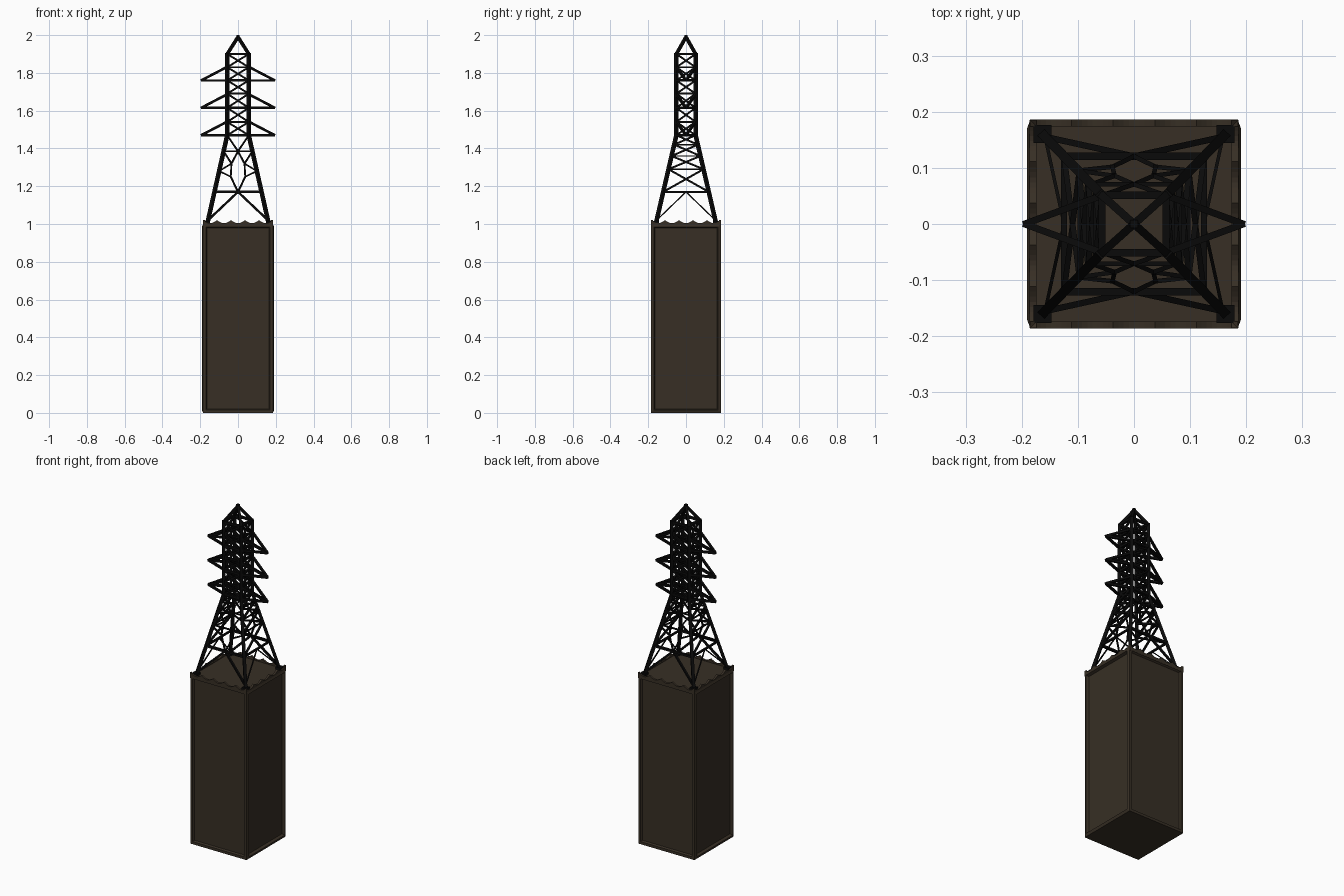
import bpy, bmesh, math
from mathutils import Vector, Matrix

cube = bpy.data.objects.get("Cube")
if cube:
    bpy.data.objects.remove(cube, do_unlink=True)


def material(name, rgb):
    m = bpy.data.materials.new(name)
    m.use_nodes = True
    m.diffuse_color = (*rgb, 1)
    bsdf = m.node_tree.nodes["Principled BSDF"]
    bsdf.inputs["Base Color"].default_value = (*rgb, 1)
    bsdf.inputs["Roughness"].default_value = 0.8
    return m


BROWN = material("dark brown", (0.038, 0.028, 0.018))
BLACK = material("black steel", (0.003, 0.003, 0.003))


def finish(bm, name, mat):
    bmesh.ops.recalc_face_normals(bm, faces=bm.faces)
    mesh = bpy.data.meshes.new(name)
    bm.to_mesh(mesh)
    bm.free()
    mesh.materials.append(mat)
    obj = bpy.data.objects.new(name, mesh)
    bpy.context.collection.objects.link(obj)


def box(bm, size, centre):
    return bmesh.ops.create_cube(bm, size=1, matrix=Matrix.Translation(centre) @ Matrix.Diagonal((*size, 1)))


def bar(bm, a, b, width):
    # Square beam between two points
    a, b = Vector(a), Vector(b)
    d = b - a
    rot = d.to_track_quat('Z', 'Y').to_matrix().to_4x4()
    m = Matrix.Translation((a + b) / 2) @ rot @ Matrix.Diagonal((width, width, d.length, 1))
    bmesh.ops.create_cube(bm, size=1, matrix=m)


# Pedestal with a recessed panel on each side
H = 0.185
bm = bmesh.new()
box(bm, (2 * H, 2 * H, 1), (0, 0, 0.5))
bm.normal_update()
for f in [f for f in bm.faces if abs(f.normal.z) < 0.5]:
    bulge = 0.006 if abs(f.normal.x) > 0.5 else 0
    bmesh.ops.inset_region(bm, faces=[f], thickness=0.022, depth=bulge)
    bmesh.ops.inset_region(bm, faces=[f], thickness=0.008, depth=-0.01 - bulge)
finish(bm, "pedestal", BROWN)

# Scalloped rim around the pedestal top
bm = bmesh.new()
STEPS, TEETH, THICK = 40, 5, 0.012
for k in range(4):
    turn = Matrix.Rotation(k * math.pi / 2, 4, 'Z')
    outline = [(-H, 0.985)]
    for i in range(STEPS + 1):
        u = i / STEPS
        outline.append((H * (2 * u - 1), 1.02 - 0.016 * abs(math.sin(math.pi * TEETH * u))))
    outline.append((H, 0.985))
    face = bm.faces.new([bm.verts.new(turn @ Vector((x, -H - 0.001, z))) for x, z in outline])
    ext = bmesh.ops.extrude_face_region(bm, geom=[face])
    moved = [v for v in ext["geom"] if isinstance(v, bmesh.types.BMVert)]
    bmesh.ops.translate(bm, verts=moved, vec=turn @ Vector((0, THICK, 0)))
finish(bm, "scalloped_rim", BROWN)

# Tower outline
FOOT, WAIST, TOP = 1.0, 1.47, 1.90


def half(z):
    # Half widths of the tower at a height
    t = max(0, (WAIST - z) / (WAIST - FOOT))
    return 0.057 + 0.106 * t, 0.051 + 0.109 * t


def on_face(side, s, z):
    # Point on a tower face; s runs from -1 to 1 across it
    hx, hy = half(z)
    return {"front": (s * hx, -hy, z), "back": (s * hx, hy, z),
            "left": (hx, s * hy, z), "right": (-hx, s * hy, z)}[side]


# Legs, feet and peak
bm = bmesh.new()
for sx in (-1, 1):
    for sy in (-1, 1):
        def corner(z):
            hx, hy = half(z)
            return sx * hx, sy * hy, z
        bar(bm, corner(FOOT), corner(WAIST), 0.017)
        bar(bm, corner(WAIST - 0.005), corner(TOP + 0.005), 0.017)
        bar(bm, corner(TOP), (0, 0, 1.99), 0.014)
        fx, fy, fz = corner(FOOT)
        box(bm, (0.032, 0.032, 0.02), (fx, fy, fz + 0.005))
box(bm, (0.014, 0.014, 0.016), (0, 0, 1.992))
finish(bm, "tower_legs", BLACK)

# Upper mast: rings and crossed braces
LEVELS = [1.47, 1.54, 1.615, 1.69, 1.76, 1.83, TOP]
SIDES = ("front", "back", "left", "right")
bm = bmesh.new()
for side in SIDES:
    for i, z in enumerate(LEVELS):
        bar(bm, on_face(side, -1, z), on_face(side, 1, z), 0.013 if i % 2 == 0 else 0.010)
    for lo, hi in zip(LEVELS, LEVELS[1:]):
        for s in (-1, 1):
            bar(bm, on_face(side, s, lo), on_face(side, -s, hi), 0.010)
finish(bm, "mast_braces", BLACK)

# Lower tower: base triangles, star braces front and back, crosses on the sides
bm = bmesh.new()
BELT = 1.17
for side in SIDES:
    wide = side in ("front", "back")
    bar(bm, on_face(side, -1, BELT), on_face(side, 1, BELT), 0.013 if wide else 0.010)
    for s in (-1, 1):
        bar(bm, on_face(side, 0, BELT), on_face(side, s, 1.02), 0.011 if wide else 0.006)
    if wide:
        bar(bm, on_face(side, -1, 1.385), on_face(side, 1, 1.385), 0.008)
        for s in (-1, 1):
            inner, upper = on_face(side, s * 0.36, 1.25), on_face(side, s * 0.38, 1.32)
            top = on_face(side, 0, 1.385)
            for a, b in ((on_face(side, 0, BELT), inner), (inner, on_face(side, s, 1.28)),
                         (inner, upper), (upper, on_face(side, s, 1.385)), (upper, top),
                         (upper, on_face(side, s, 1.28)), (top, on_face(side, s, WAIST))):
                bar(bm, a, b, 0.008)
    else:
        steps = [BELT, 1.29, 1.36, 1.42, WAIST]
        for lo, hi in zip(steps, steps[1:]):
            bar(bm, on_face(side, -1, hi), on_face(side, 1, hi), 0.007)
            for s in (-1, 1):
                bar(bm, on_face(side, s, lo), on_face(side, -s, hi), 0.010)
finish(bm, "lower_braces", BLACK)

# Pointed cross arms on both sides at three heights
for name, z in (("lower", 1.47), ("middle", 1.615), ("upper", 1.76)):
    bm = bmesh.new()
    for s in (-1, 1):
        tip = (s * 0.195, 0, z)
        hx, hy = half(z)
        for sy in (-1, 1):
            bar(bm, (s * hx, sy * hy, z), tip, 0.012)
            bar(bm, (s * hx, sy * hy, z + 0.072), tip, 0.012)
    finish(bm, name + "_cross_arms", BLACK)
